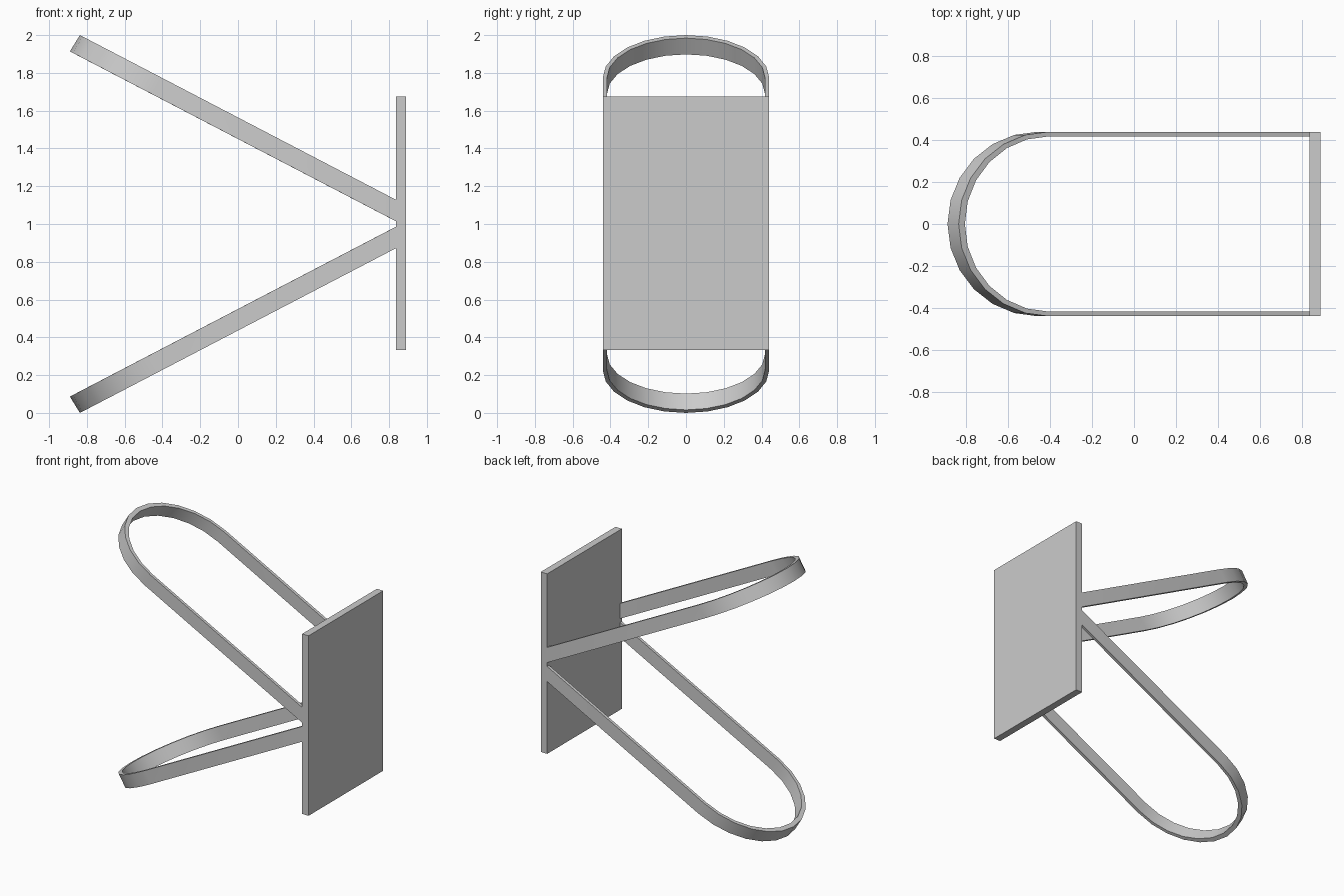
import bpy
import bmesh
import math

cube = bpy.data.objects.get("Cube")
if cube:
    bpy.data.objects.remove(cube)

grey = bpy.data.materials.new("plain grey")
grey.use_nodes = True
grey.diffuse_color = (0.6, 0.6, 0.6, 1)
grey.node_tree.nodes["Principled BSDF"].inputs["Base Color"].default_value = (0.6, 0.6, 0.6, 1)

HALF_WIDTH = 0.44
PLATE_X = 0.837
SLOPE = 0.521


def make_object(name, bm):
    bmesh.ops.recalc_face_normals(bm, faces=bm.faces)
    mesh = bpy.data.meshes.new(name)
    bm.to_mesh(mesh)
    bm.free()
    mesh.materials.append(grey)
    obj = bpy.data.objects.new(name, mesh)
    bpy.context.collection.objects.link(obj)
    return obj


def u_path(tip, reach, half, steps=12):
    """U shape in plan: straight arm, half-round end, straight arm."""
    points = [(PLATE_X, -half)]
    for i in range(steps + 1):
        a = -math.pi / 2 + math.pi * i / steps
        points.append((tip + reach * (1 - math.cos(a)), half * math.sin(a)))
    return points + [(PLATE_X, half)]


def make_loop(name, side):
    """Thin sloping band; side is 1 for the upper loop, -1 for the lower."""
    bm = bmesh.new()

    def rail(tip, tip_z, reach, half):
        return [bm.verts.new((x, y, 1 + side * (tip_z - 1 - SLOPE * (x - tip))))
                for x, y in u_path(tip, reach, half)]

    # Outer and inner rails along both edges of the band
    rails = [rail(-0.89, 1.914, 0.43, HALF_WIDTH),
             rail(-0.837, 2.0, 0.43, HALF_WIDTH),
             rail(-0.807, 1.984, 0.40, HALF_WIDTH - 0.022),
             rail(-0.86, 1.898, 0.40, HALF_WIDTH - 0.022)]
    for a, b in zip(rails, rails[1:] + rails[:1]):
        for i in range(len(a) - 1):
            bm.faces.new((a[i], a[i + 1], b[i + 1], b[i]))
    for end in (0, -1):
        bm.faces.new([r[end] for r in rails])

    obj = make_object(name, bm)
    bpy.ops.object.select_all(action='DESELECT')
    obj.select_set(True)
    bpy.context.view_layer.objects.active = obj
    bpy.ops.object.shade_smooth_by_angle(angle=math.radians(30))


# Upright plate
bm = bmesh.new()
bmesh.ops.create_cube(bm, size=1)
bmesh.ops.scale(bm, vec=(0.053, HALF_WIDTH * 2, 1.342), verts=bm.verts)
bmesh.ops.translate(bm, vec=(PLATE_X + 0.0265, 0, 1.005), verts=bm.verts)
make_object("upright_plate", bm)

# Two mirrored loops
make_loop("upper_loop", 1)
make_loop("lower_loop", -1)
